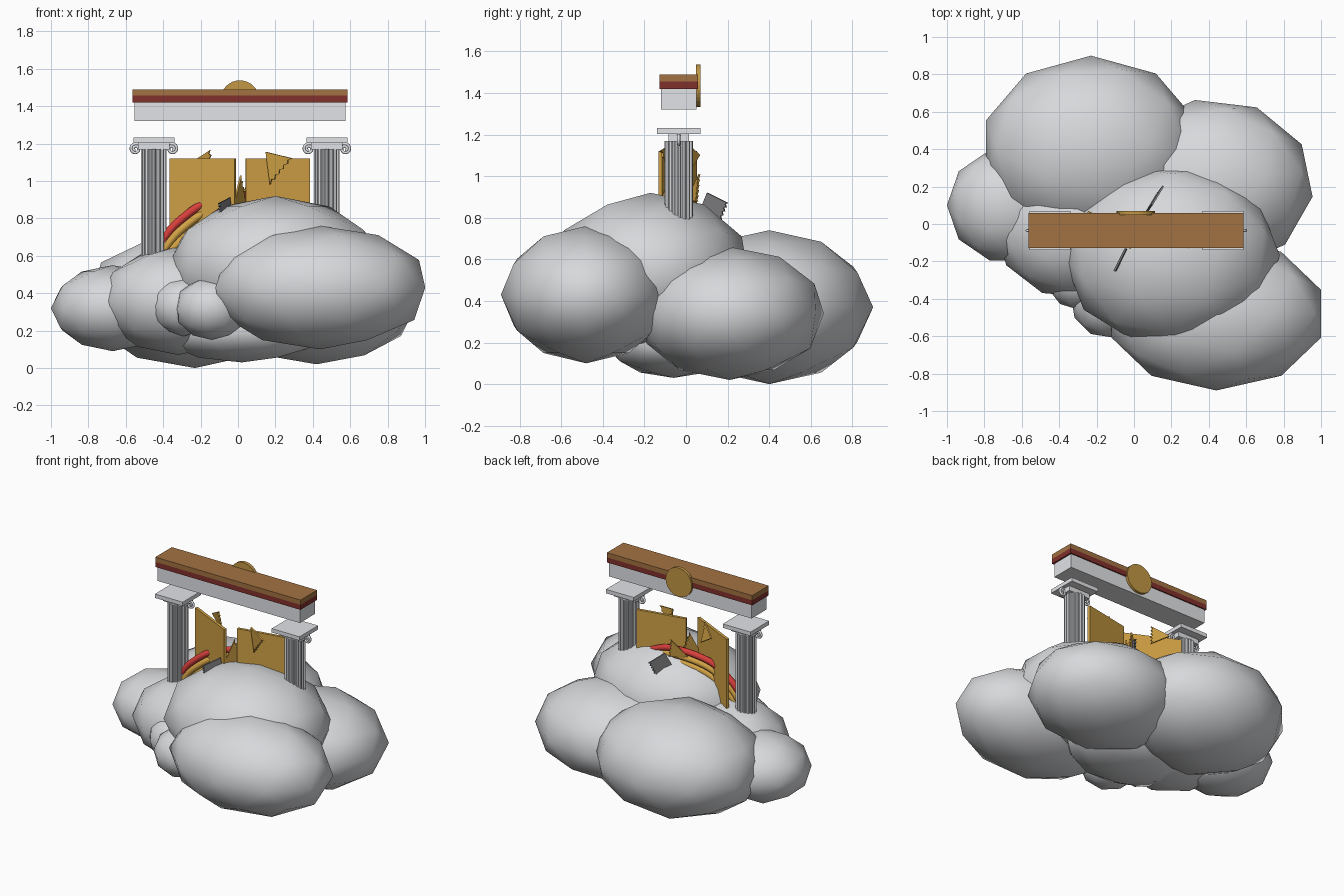
import bpy, bmesh, math
from mathutils import Matrix, Vector

cube = bpy.data.objects.get("Cube")
if cube:
    bpy.data.objects.remove(cube, do_unlink=True)


def material(name, r, g, b):
    m = bpy.data.materials.new(name)
    m.use_nodes = True
    m.diffuse_color = (r, g, b, 1)
    bsdf = next(n for n in m.node_tree.nodes if n.type == 'BSDF_PRINCIPLED')
    bsdf.inputs["Base Color"].default_value = (r, g, b, 1)
    return m


CLOUD = material("cloud white", 0.68, 0.69, 0.71)
STONE = material("stone white", 0.77, 0.78, 0.81)
GOLD = material("gate gold", 0.64, 0.36, 0.06)
BRASS = material("medallion brass", 0.54, 0.31, 0.06)
BROWN = material("cornice brown", 0.36, 0.17, 0.055)
MAROON = material("frieze maroon", 0.22, 0.03, 0.025)
RED = material("ribbon red", 0.68, 0.05, 0.045)
GREY = material("shard grey", 0.22, 0.22, 0.23)


def finish(name, bm, mat, smooth=False):
    bmesh.ops.recalc_face_normals(bm, faces=bm.faces)
    for f in bm.faces:
        f.smooth = smooth
    me = bpy.data.meshes.new(name)
    bm.to_mesh(me)
    bm.free()
    me.materials.append(mat)
    ob = bpy.data.objects.new(name, me)
    bpy.context.collection.objects.link(ob)
    return ob


def blob(name, loc, radii, turn=0):
    bm = bmesh.new()
    bmesh.ops.create_icosphere(bm, subdivisions=2, radius=1)
    spin = Matrix.Rotation(math.radians(turn), 4, 'Z')
    bm.transform(Matrix.Translation(loc) @ Matrix.Diagonal((*radii, 1)) @ spin)
    return finish(name, bm, CLOUD, True)


def box(name, loc, size, mat, turn=0):
    bm = bmesh.new()
    bmesh.ops.create_cube(bm, size=1)
    spin = Matrix.Rotation(math.radians(turn), 4, 'Z')
    bm.transform(Matrix.Translation(loc) @ spin @ Matrix.Diagonal((*size, 1)))
    return finish(name, bm, mat)


def prism(name, points, offset, mat):
    # planar outline extruded along the offset vector
    bm = bmesh.new()
    face = bm.faces.new([bm.verts.new(p) for p in points])
    new = bmesh.ops.extrude_face_region(bm, geom=[face])["geom"]
    bmesh.ops.translate(bm, vec=offset,
                        verts=[v for v in new if isinstance(v, bmesh.types.BMVert)])
    return finish(name, bm, mat)


def tube(name, points, radius, mat):
    cu = bpy.data.curves.new(name, 'CURVE')
    cu.dimensions = '3D'
    cu.bevel_depth = radius
    cu.bevel_resolution = 2
    cu.use_fill_caps = True
    cu.resolution_u = 4
    sp = cu.splines.new('NURBS')
    sp.points.add(len(points) - 1)
    for p, co in zip(sp.points, points):
        p.co = (*co, 1)
    sp.use_endpoint_u = True
    sp.order_u = 3
    cu.materials.append(mat)
    ob = bpy.data.objects.new(name, cu)
    bpy.context.collection.objects.link(ob)
    return ob


# Cloud
blob("cloud_back", (-0.23, 0.40, 0.37), (0.59, 0.50, 0.37))
blob("cloud_back_right", (0.42, 0.21, 0.34), (0.54, 0.46, 0.32), 10)
blob("cloud_front_right", (0.44, -0.48, 0.43), (0.59, 0.41, 0.33))
blob("cloud_crown", (0.20, -0.17, 0.54), (0.58, 0.49, 0.38), 18)
blob("cloud_left", (-0.67, 0.10, 0.32), (0.33, 0.31, 0.23), 18)
blob("cloud_mid_left", (-0.32, -0.04, 0.36), (0.42, 0.36, 0.29), 12)
blob("cloud_puff_small", (-0.29, -0.29, 0.33), (0.18, 0.17, 0.16))
blob("cloud_puff_front", (-0.14, -0.41, 0.32), (0.20, 0.20, 0.17), 9)
blob("cloud_underside", (0.02, -0.06, 0.20), (0.44, 0.32, 0.17))

# Columns with fluted shafts and scrolled capitals
AXIS_Y = -0.035
STEPS = 64
for side, cx in (("right", -0.45), ("left", 0.475)):
    outline = []
    for i in range(STEPS):
        a = math.tau * i / STEPS
        r = 0.069 if i % 4 < 2 else 0.062
        outline.append((cx + r * math.cos(a), AXIS_Y + r * math.sin(a), 0.59))
    prism(side + "_column_shaft", outline, (0, 0, 0.58), STONE)
    box(side + "_column_neck", (cx, AXIS_Y, 1.185), (0.17, 0.10, 0.035), STONE)
    box(side + "_column_abacus", (cx, AXIS_Y, 1.218), (0.22, 0.21, 0.028), STONE)
    for s in (-1, 1):
        scroll = [(cx, AXIS_Y, 1.197)]
        for i in range(13):
            a = math.pi / 2 - i * math.tau / 8
            r = 0.029 - 0.0017 * i
            scroll.append((cx + s * (0.098 + r * math.cos(a)), AXIS_Y,
                           1.172 + r * math.sin(a)))
        tube(side + "_column_scroll", scroll, 0.008, STONE)

# Floating lintel with bands and medallion
box("lintel_beam", (0.01, AXIS_Y, 1.37), (1.128, 0.17, 0.10), STONE)
box("lintel_frieze", (0.01, AXIS_Y, 1.438), (1.15, 0.187, 0.036), MAROON)
box("lintel_cornice", (0.01, AXIS_Y, 1.473), (1.15, 0.187, 0.034), BROWN)
bm = bmesh.new()
bmesh.ops.create_cone(bm, cap_ends=True, segments=32, radius1=0.103, radius2=0.103, depth=0.022)
bm.transform(Matrix.Translation((0.01, 0.058, 1.435)) @ Matrix.Rotation(math.pi / 2, 4, 'X'))
finish("medallion", bm, BRASS)

# Gate panels standing ajar
box("right_gate_panel", (-0.1875, -0.04, 0.86), (0.385, 0.02, 0.52), GOLD, -26)
box("left_gate_panel", (0.2125, -0.03, 0.86), (0.35, 0.02, 0.52), GOLD, 11)


# Broken fragments: three corners, with teeth cut into the edge from b to c
def shard(name, a, b, c, mat, square=False, teeth=5):
    a, b, c = Vector(a), Vector(b), Vector(c)
    pts = [a]
    for i in range(teeth * 2 + 1):
        p = b.lerp(c, i / (teeth * 2))
        pts.append(p.lerp(a, 0.1) if i % 2 else p)
    if square:
        pts.append(a + (c - b))
    prism(name, pts, (b - a).cross(c - a).normalized() * 0.01, mat)


shard("gate_fragment_right", (-0.25, 0.06, 1.10), (-0.15, -0.01, 1.165), (-0.13, 0.01, 1.02), GOLD)
shard("gate_fragment_left", (0.147, -0.07, 1.155), (0.29, -0.13, 1.12), (0.17, -0.065, 0.98), GOLD)
shard("gate_fragment_middle", (-0.02, -0.13, 0.87), (0.02, -0.06, 1.03), (0.05, 0.0, 0.87), GOLD)
shard("gate_fragment_back", (-0.03, 0.0, 0.88), (0.08, 0.06, 1.01), (0.10, 0.05, 0.88), GOLD)
shard("stone_fragment_front", (-0.05, -0.13, 0.91), (-0.11, -0.25, 0.88), (-0.10, -0.25, 0.80),
      GREY, True)
shard("stone_fragment_back", (0.10, 0.10, 0.92), (0.16, 0.20, 0.87), (0.13, 0.16, 0.77),
      GREY, True)

# Ribbons arching through the gateway
path = [(-0.46, -0.05, 0.60), (-0.38, -0.05, 0.725), (-0.30, -0.045, 0.80),
        (-0.20, -0.03, 0.875), (-0.08, 0.0, 0.915), (0.06, 0.01, 0.925),
        (0.20, 0.0, 0.90), (0.30, -0.01, 0.84)]
for i in range(4):
    pts = [Vector(p) + Vector((0.012, 0, -0.045)) * i for p in path]
    tube("ribbon_gold" if i else "ribbon_red", pts, 0.022, GOLD if i else RED)
